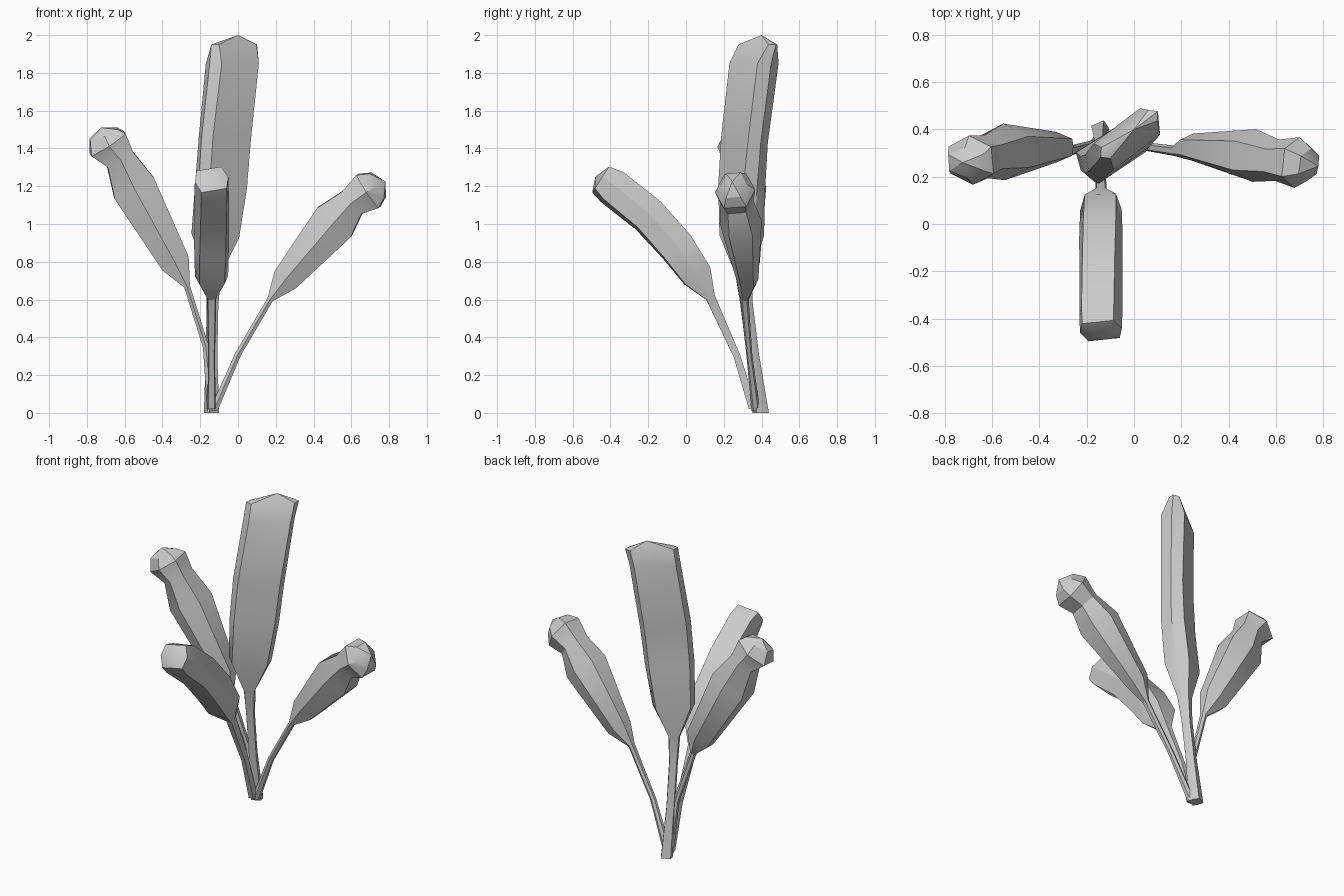
import bpy, bmesh, math
from mathutils import Vector


def sweep(name, rings, width_dir, peak, end_dir=None, flat=0.55):
    """Loft six-sided rings of (x, y, z, half width, half thickness) to a low peak.
    flat = share of the width taken by the broad faces; end_dir twists the section."""
    section = [(1, 0), (flat, 1), (-flat, 1), (-1, 0), (-flat, -1), (flat, -1)]
    start, end = Vector(width_dir), Vector(end_dir or width_dir)
    centres = [Vector(r[:3]) for r in rings]
    bm = bmesh.new()
    loops = []
    for i, r in enumerate(rings):
        tangent = (centres[min(i + 1, len(rings) - 1)] - centres[max(i - 1, 0)]).normalized()
        if r[2] <= 0.021 or r[2] > 1.8:
            tangent = Vector((0, 0, 1))          # level foot and level tall tip
        side = start.lerp(end, i / (len(rings) - 1))
        side = (side - tangent * side.dot(tangent)).normalized()
        normal = tangent.cross(side)
        loops.append([bm.verts.new(centres[i] + side * a * r[3] + normal * b * r[4])
                      for a, b in section])
    n = len(section)
    for lo, hi in zip(loops, loops[1:]):
        for k in range(n):
            bm.faces.new((lo[k], lo[(k + 1) % n], hi[(k + 1) % n], hi[k]))
    bm.faces.new(loops[0][::-1])
    tip = bm.verts.new(peak)
    for k in range(n):
        bm.faces.new((loops[-1][k], loops[-1][(k + 1) % n], tip))
    bmesh.ops.recalc_face_normals(bm, faces=bm.faces)
    mesh = bpy.data.meshes.new(name)
    bm.to_mesh(mesh)
    bm.free()
    obj = bpy.data.objects.new(name, mesh)
    bpy.context.collection.objects.link(obj)
    bpy.ops.object.select_all(action='DESELECT')
    obj.select_set(True)
    bpy.context.view_layer.objects.active = obj
    bpy.ops.object.shade_smooth_by_angle(angle=math.radians(28))
    return obj


# tall rear pod, turned diagonally, ending in a wedge tip
sweep("tall_pod", [
    (-0.14, 0.395, 0.0, 0.035, 0.035),
    (-0.14, 0.355, 0.30, 0.026, 0.026),
    (-0.135, 0.32, 0.58, 0.026, 0.026),
    (-0.13, 0.305, 0.74, 0.035, 0.035),
    (-0.12, 0.295, 0.94, 0.125, 0.075),
    (-0.09, 0.295, 1.20, 0.145, 0.07),
    (-0.07, 0.31, 1.45, 0.15, 0.065),
    (-0.03, 0.36, 1.85, 0.15, 0.07),
    (-0.02, 0.38, 1.95, 0.155, 0.03),
], (1, 0.45, 0), (0.0, 0.40, 2.0), end_dir=(1, 0.8, 0), flat=0.82)

# front pod, arching forward
sweep("front_pod", [
    (-0.14, 0.355, 0.02, 0.022, 0.022),
    (-0.14, 0.27, 0.30, 0.018, 0.018),
    (-0.14, 0.13, 0.61, 0.025, 0.025),
    (-0.14, 0.06, 0.725, 0.088, 0.08),
    (-0.14, -0.05, 0.88, 0.092, 0.092),
    (-0.14, -0.20, 1.045, 0.092, 0.092),
    (-0.14, -0.39, 1.195, 0.092, 0.09),
    (-0.14, -0.452, 1.235, 0.09, 0.07),
], (1, 0, 0), (-0.15, -0.48, 1.25), end_dir=(1, -0.1, 0.3), flat=0.75)

# left and right pods: slim body, pinched neck, faceted bulb
sweep("left_pod", [
    (-0.14, 0.37, 0.01, 0.022, 0.022),
    (-0.17, 0.34, 0.35, 0.016, 0.016),
    (-0.27, 0.31, 0.67, 0.022, 0.016),
    (-0.33, 0.325, 0.79, 0.065, 0.078),
    (-0.55, 0.305, 1.19, 0.12, 0.118),
    (-0.625, 0.285, 1.345, 0.092, 0.078),
    (-0.69, 0.27, 1.425, 0.105, 0.108),
    (-0.71, 0.26, 1.475, 0.065, 0.08),
], (0, 1, 0), (-0.725, 0.26, 1.51))

sweep("right_pod", [
    (-0.13, 0.37, 0.01, 0.022, 0.022),
    (0.0, 0.335, 0.31, 0.016, 0.016),
    (0.17, 0.31, 0.60, 0.022, 0.016),
    (0.25, 0.325, 0.705, 0.058, 0.072),
    (0.51, 0.29, 1.01, 0.112, 0.118),
    (0.605, 0.27, 1.115, 0.088, 0.078),
    (0.69, 0.26, 1.175, 0.108, 0.105),
    (0.74, 0.25, 1.205, 0.07, 0.075),
], (0, 1, 0), (0.78, 0.245, 1.225))
